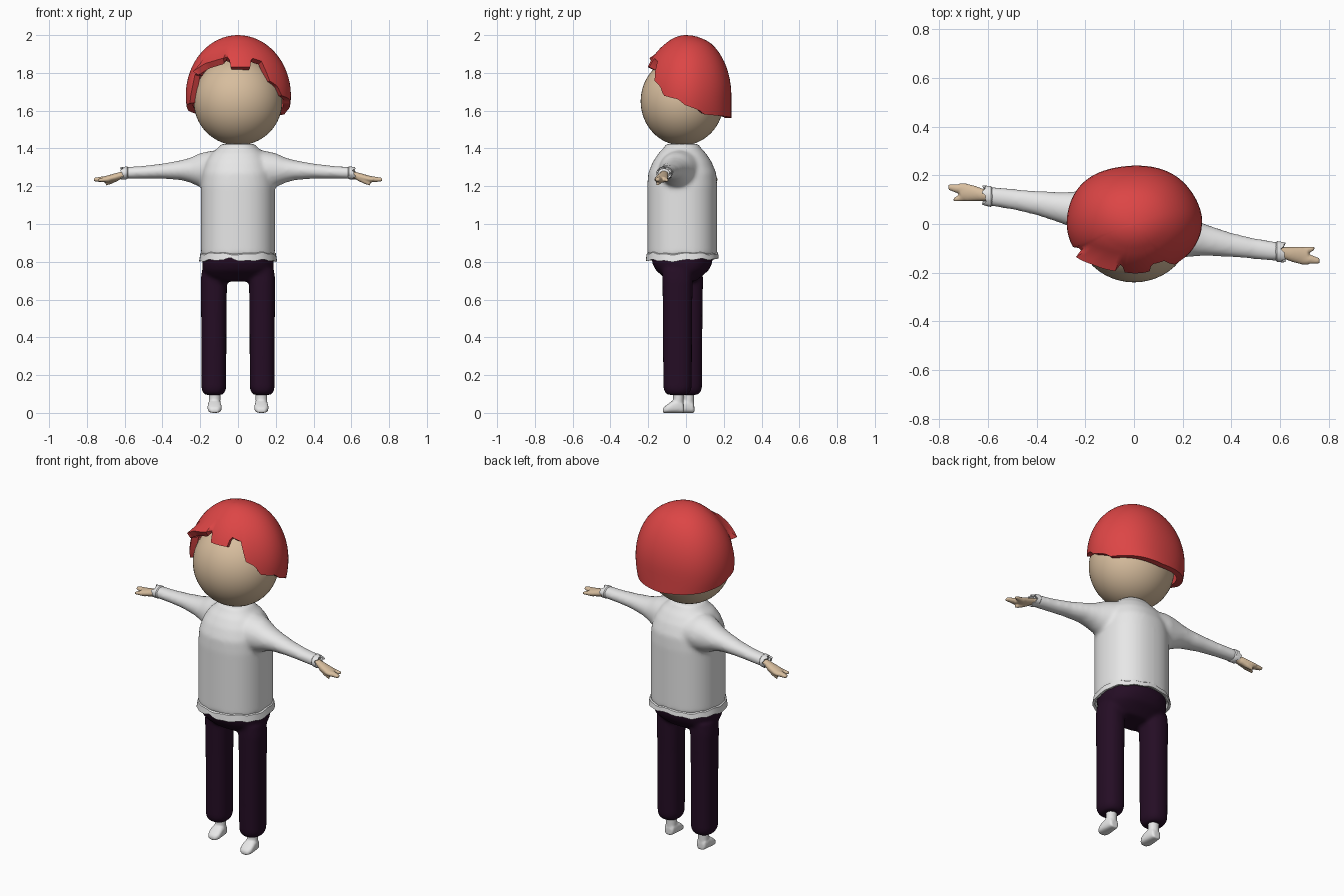
import bpy, bmesh, math

if "Cube" in bpy.data.objects:
    bpy.data.objects.remove(bpy.data.objects["Cube"])

def material(name, rgb):
    m = bpy.data.materials.new(name)
    m.diffuse_color = (*rgb, 1)
    m.use_nodes = True
    m.node_tree.nodes["Principled BSDF"].inputs["Base Color"].default_value = m.diffuse_color
    return m

RED = material("red hair", (0.72, 0.06, 0.06))
SKIN = material("skin", (0.68, 0.51, 0.34))
WHITE = material("white cloth", (0.8, 0.8, 0.8))
PURPLE = material("dark purple", (0.018, 0.004, 0.018))

def loft(bm, axis, rings, n=32, power=2.0, caps=True, wobble=None):
    """Skin rings (x, y, z, ru, rv) whose planes lie across the axis."""
    loops = []
    for i, (x, y, z, ru, rv) in enumerate(rings):
        loop = []
        for k in range(n):
            a = 2 * math.pi * k / n
            c, s = math.cos(a), math.sin(a)
            u = ru * math.copysign(abs(c) ** (2 / power), c)
            v = rv * math.copysign(abs(s) ** (2 / power), s)
            w = wobble(i, a) if wobble else 0
            co = {'z': (x + u, y + v, z + w), 'x': (x + w, y + u, z + v),
                  'y': (x + u, y + w, z + v)}[axis]
            loop.append(bm.verts.new(co))
        loops.append(loop)
    for p, q in zip(loops, loops[1:]):
        for k in range(n):
            bm.faces.new((p[k], p[(k + 1) % n], q[(k + 1) % n], q[k]))
    if caps:
        bm.faces.new(loops[0])
        bm.faces.new(loops[-1])

def finish(name, bm, mat, voxel=0, smooth=0, thickness=0, angle=50):
    bmesh.ops.recalc_face_normals(bm, faces=bm.faces)
    me = bpy.data.meshes.new(name)
    bm.to_mesh(me)
    bm.free()
    me.materials.append(mat)
    ob = bpy.data.objects.new(name, me)
    bpy.context.collection.objects.link(ob)
    bpy.ops.object.select_all(action='DESELECT')
    ob.select_set(True)
    bpy.context.view_layer.objects.active = ob
    if voxel:
        r = ob.modifiers.new("blend", 'REMESH')
        r.mode, r.voxel_size = 'VOXEL', voxel
        s = ob.modifiers.new("soften", 'SMOOTH')
        s.factor, s.iterations = 0.5, smooth
    if thickness:
        s = ob.modifiers.new("thickness", 'SOLIDIFY')
        s.thickness, s.offset = thickness, -1
    for m in [m.name for m in ob.modifiers]:
        bpy.ops.object.modifier_apply(modifier=m)
    bpy.ops.object.shade_smooth_by_angle(angle=math.radians(angle))
    return ob

def turned(rings, side):
    """The left limb is the right limb turned half way round."""
    return [(x * side, y * side, z, a, b) for x, y, z, a, b in rings]

# Head
bm = bmesh.new()
bmesh.ops.create_uvsphere(bm, u_segments=48, v_segments=32, radius=1)
for v in bm.verts:
    v.co = (v.co.x * 0.235, v.co.y * 0.22 - 0.02, v.co.z * 0.234 + 1.65)
finish("head", bm, SKIN)

# Hair: a dome whose lower edge follows (angle from front, height)
HAIRLINE = [(-180, 1.56), (-130, 1.58), (-100, 1.60), (-80, 1.63), (-64, 1.64),
            (-60, 1.79), (-40, 1.85), (-13, 1.885), (-9, 1.83), (15, 1.83),
            (19, 1.88), (34, 1.86), (38, 1.76), (50, 1.73), (56, 1.68),
            (76, 1.66), (84, 1.63), (104, 1.60), (110, 1.58), (180, 1.56)]

def hairline(d):
    for (a, za), (b, zb) in zip(HAIRLINE, HAIRLINE[1:]):
        if a <= d <= b:
            return za + (zb - za) * (d - a) / (b - a)

bm = bmesh.new()
COLS, ROWS = 120, 18
crown = bm.verts.new((0, 0.0, 2.0))
cols = []
for k in range(COLS):
    d = -180 + 360 * k / COLS
    a = math.radians(d)
    limit = math.acos((hairline(d) - 1.68) / 0.32)
    col = []
    for r in range(1, ROWS + 1):
        f = r / ROWS
        phi = limit * f
        s = math.sin(phi)
        back = math.cos(a) < 0
        sy = 1 if back and phi > math.pi / 2 else s
        bulge = 1
        if -56 < d < -15:  # swept-up lock over the left brow
            bulge += 0.15 * max(0, (f - 0.7) / 0.3) ** 2
        ripple = 1 + 0.012 * s * math.sin(5 * a + 1)
        ry = 0.222 if back else 0.25
        col.append(bm.verts.new((0.278 * s * math.sin(a) * bulge * ripple,
                                 0.02 * min(1, s * 2) - ry * sy * math.cos(a) * bulge * ripple,
                                 1.68 + 0.32 * math.cos(phi))))
    cols.append(col)
for k in range(COLS):
    p, q = cols[k], cols[(k + 1) % COLS]
    bm.faces.new((crown, p[0], q[0]))
    for r in range(ROWS - 1):
        bm.faces.new((p[r], p[r + 1], q[r + 1], q[r]))
finish("hair", bm, RED, thickness=0.035, angle=40)

# Sweater: torso and sleeves blended into one skin
bm = bmesh.new()
CY = -0.02
loft(bm, 'z', [(0, CY, z, a, b) for z, a, b in
               [(0.835, .196, .185), (1.0, .196, .185), (1.2, .196, .185), (1.27, .19, .18),
                (1.33, .17, .155), (1.375, .14, .125), (1.4, .11, .1), (1.425, .085, .085)]],
     n=48, power=2.3)
SLEEVE = [(.05, -.02, 1.28, .12, .10), (.14, -.035, 1.285, .11, .103), (.2, -.048, 1.285, .09, .09),
          (.25, -.058, 1.285, .075, .067), (.3, -.067, 1.285, .064, .053), (.4, -.086, 1.28, .05, .04),
          (.5, -.102, 1.274, .043, .034), (.6, -.115, 1.27, .04, .032)]
for side in (1, -1):
    loft(bm, 'x', turned(SLEEVE, side))
finish("sweater", bm, WHITE, voxel=0.011, smooth=8)

# Hem frill with a small notch in front
def hem_wobble(i, a):
    w = 0.004 * math.sin(5 * a) + 0.003 * math.sin(13 * a + 1)
    if i in (2, 3):
        w += 0.022 * max(0, 1 - abs(a - 1.5 * math.pi + 0.15) / 0.18)
        w += 0.012 * max(0, math.sin(a))
    return w

bm = bmesh.new()
loft(bm, 'z', [(0, CY, z, a, b) for z, a, b in
               [(.85, .188, .178), (.842, .2, .189), (.806, .206, .193),
                (.808, .192, .18), (.845, .185, .174)]],
     n=96, power=2.3, caps=False, wobble=hem_wobble)
finish("sweater_hem", bm, WHITE, angle=40)

# Cuffs and hands
for side, label in ((1, "right"), (-1, "left")):
    bm = bmesh.new()
    loft(bm, 'x', turned([(.58, -.112, 1.271, .034, .028), (.588, -.113, 1.271, .043, .034),
                          (.615, -.117, 1.268, .041, .033), (.612, -.117, 1.268, .031, .025)], side),
         n=40, caps=False,
         wobble=lambda i, a: (0.007 * math.sin(4 * a) + 0.004 * math.sin(9 * a)) * (i > 1))
    finish(label + "_cuff", bm, WHITE, angle=40)

    bm = bmesh.new()
    # palm, long fingers, short finger, thumb
    loft(bm, 'x', turned([(.56, -.112, 1.268, .025, .022), (.61, -.118, 1.26, .023, .019),
                          (.65, -.125, 1.248, .031, .021), (.69, -.13, 1.238, .037, .019),
                          (.715, -.134, 1.236, .035, .015)], side), n=20)
    loft(bm, 'x', turned([(.69, -.142, 1.238, .024, .017), (.73, -.146, 1.236, .018, .014),
                          (.764, -.152, 1.235, .012, .009)], side), n=16)
    loft(bm, 'x', turned([(.68, -.115, 1.237, .02, .016), (.715, -.108, 1.234, .015, .012),
                          (.742, -.1, 1.231, .008, .007)], side), n=16)
    loft(bm, 'x', turned([(.63, -.13, 1.247, .018, .016), (.67, -.142, 1.226, .015, .014),
                          (.7, -.15, 1.212, .009, .009)], side), n=16)
    finish(label + "_hand", bm, SKIN, voxel=0.005, smooth=4)

# Trousers: hips and two legs blended together
LEG_Y = {1: -0.045, -1: 0.01}
bm = bmesh.new()
loft(bm, 'z', [(0, CY, z, a, b) for z, a, b in
               [(.695, .12, .07), (.725, .165, .105), (.755, .186, .14), (.79, .19, .158), (.85, .185, .165)]],
     n=48, power=2.3)
for side, y in LEG_Y.items():
    loft(bm, 'z', [(side * 0.128, y, z, a, b) for z, a, b in
                   [(.095, .045, .05), (.105, .057, .065), (.13, .066, .075), (.2, .066, .076),
                    (.5, .067, .077), (.7, .07, .08), (.76, .062, .078)]], power=2.4)
finish("trousers", bm, PURPLE, voxel=0.011, smooth=6)

# Feet: ankle and sloping shoe
for side, label in ((1, "right"), (-1, "left")):
    bm = bmesh.new()
    x, y = side * 0.124, LEG_Y[side]
    loft(bm, 'z', [(x, y + .005, .13, .032, .03), (x, y + .005, .08, .031, .028),
                   (x, y + .003, .03, .03, .03)], n=24)
    loft(bm, 'y', [(x, y + dy, z, a, z) for dy, z, a in
                   [(.034, .02, .02), (.026, .03, .029), (.0, .036, .034), (-.03, .031, .037),
                    (-.055, .022, .037), (-.072, .015, .027), (-.078, .01, .016)]],
         n=24, power=2.8)
    finish(label + "_foot", bm, WHITE, voxel=0.006, smooth=3)
